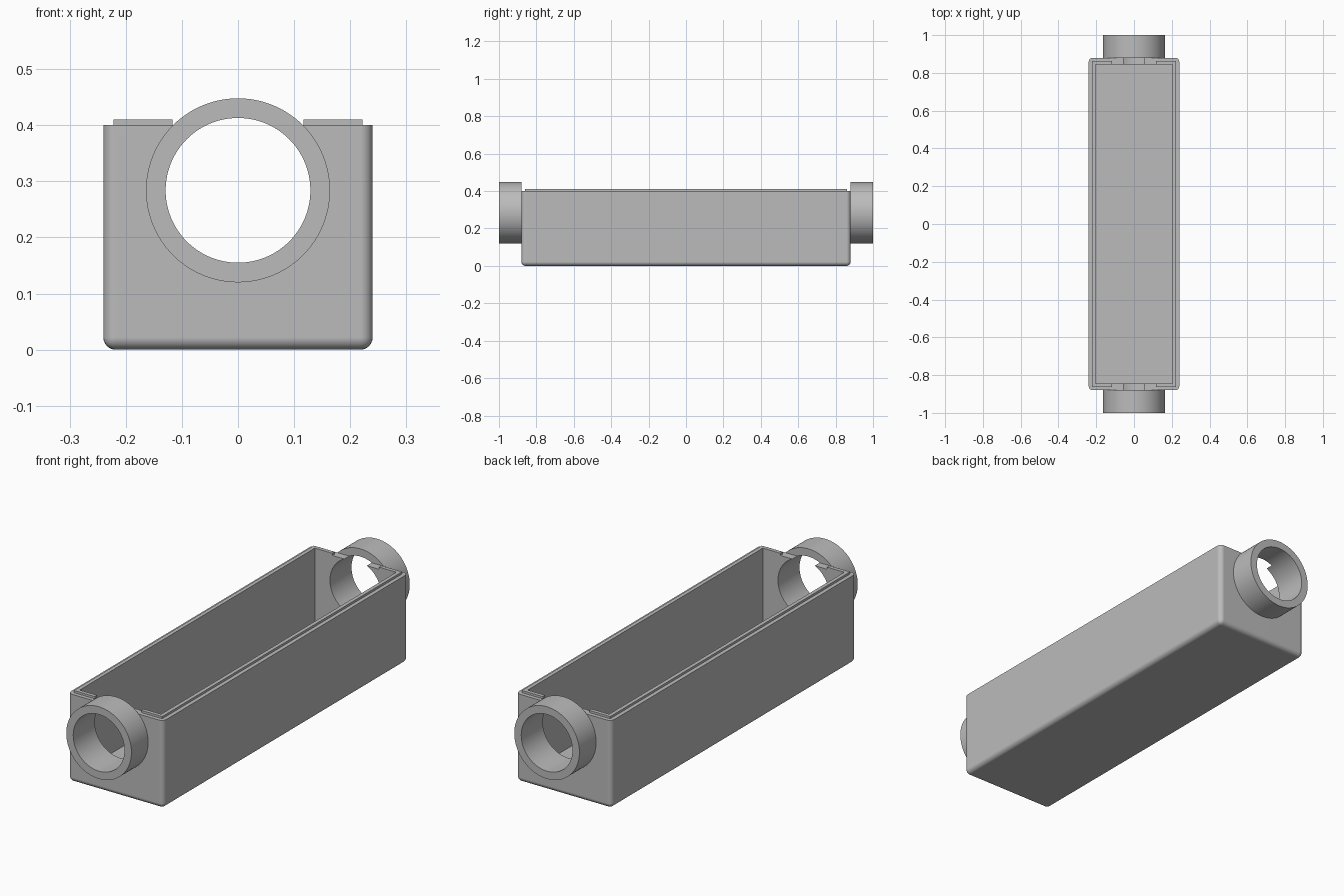
import bpy, bmesh, math
from mathutils import Matrix, Vector

cube = bpy.data.objects.get("Cube")
if cube:
    bpy.data.objects.remove(cube, do_unlink=True)

grey = bpy.data.materials.new("plain_grey")
grey.use_nodes = True
colour = (0.5, 0.5, 0.5, 1)
grey.diffuse_color = colour
grey.node_tree.nodes["Principled BSDF"].inputs["Base Color"].default_value = colour

WALL_X, WALL_Y, TOP = 0.24, 0.88, 0.40      # outer box
IN_X, IN_Y, FLOOR = 0.205, 0.845, 0.035     # cavity
BORE_Z, BORE_R, TUBE_R = 0.284, 0.129, 0.164


def finish(name, bm):
    mesh = bpy.data.meshes.new(name)
    bm.to_mesh(mesh)
    bm.free()
    mesh.materials.append(grey)
    obj = bpy.data.objects.new(name, mesh)
    bpy.context.collection.objects.link(obj)
    return obj


def box(name, hx, hy, z0, z1, radius=0):
    bm = bmesh.new()
    bmesh.ops.create_cube(bm, size=1, matrix=Matrix.Translation((0, 0, (z0 + z1) / 2))
                          @ Matrix.Diagonal((2 * hx, 2 * hy, z1 - z0, 1)))
    if radius:  # round everything except the top rim
        edges = [e for e in bm.edges if min(v.co.z for v in e.verts) < z1 - 0.001]
        bmesh.ops.bevel(bm, geom=edges, offset=radius, segments=6,
                        profile=0.5, affect='EDGES')
    return finish(name, bm)


def cylinder(name, radius, y0, y1):
    bm = bmesh.new()
    place = Matrix.Translation((0, (y0 + y1) / 2, BORE_Z)) @ Matrix.Rotation(math.pi / 2, 4, 'X')
    bmesh.ops.create_cone(bm, cap_ends=True, segments=96, radius1=radius,
                          radius2=radius, depth=y1 - y0, matrix=place)
    return finish(name, bm)


def cut(obj, *cutters):
    for cutter in cutters:
        mod = obj.modifiers.new("cut", 'BOOLEAN')
        mod.operation, mod.solver, mod.object = 'DIFFERENCE', 'EXACT', cutter
    bpy.context.view_layer.update()
    graph = bpy.context.evaluated_depsgraph_get()
    mesh = bpy.data.meshes.new_from_object(obj.evaluated_get(graph))
    obj.modifiers.clear()
    obj.data = mesh


# Temporary cutters
cavity = box("cavity_cutter", IN_X, IN_Y, FLOOR, 0.6)
bore = cylinder("bore_cutter", BORE_R, -1.1, 1.1)
gap = box("lip_gap_cutter", 0.117, 1.1, 0.3, 0.6)

# Open trough with a hole through each end wall
trough = box("trough", WALL_X, WALL_Y, 0, TOP, 0.022)
cut(trough, cavity, bore)

# Raised sealing lip along the inner half of the rim
lip = box("rim_lip", 0.222, 0.862, TOP, 0.41)
cut(lip, cavity, gap)

# Pipe collar on each end
collars = []
for name, y0, y1 in (("front_collar", -1, -WALL_Y), ("back_collar", WALL_Y, 1)):
    collar = cylinder(name, TUBE_R, y0, y1)
    cut(collar, bore)
    collars.append(collar)

for cutter in (cavity, bore, gap):
    bpy.data.objects.remove(cutter, do_unlink=True)

# Smooth the rounded parts and keep the flat faces flat
bpy.ops.object.select_all(action='DESELECT')
parts = [trough, lip] + collars
for part in parts:
    part.select_set(True)
bpy.context.view_layer.objects.active = trough
bpy.ops.object.shade_smooth_by_angle(angle=math.radians(30))
for part in parts:
    weighted = part.modifiers.new("flat_face_normals", 'WEIGHTED_NORMAL')
    weighted.keep_sharp = True
